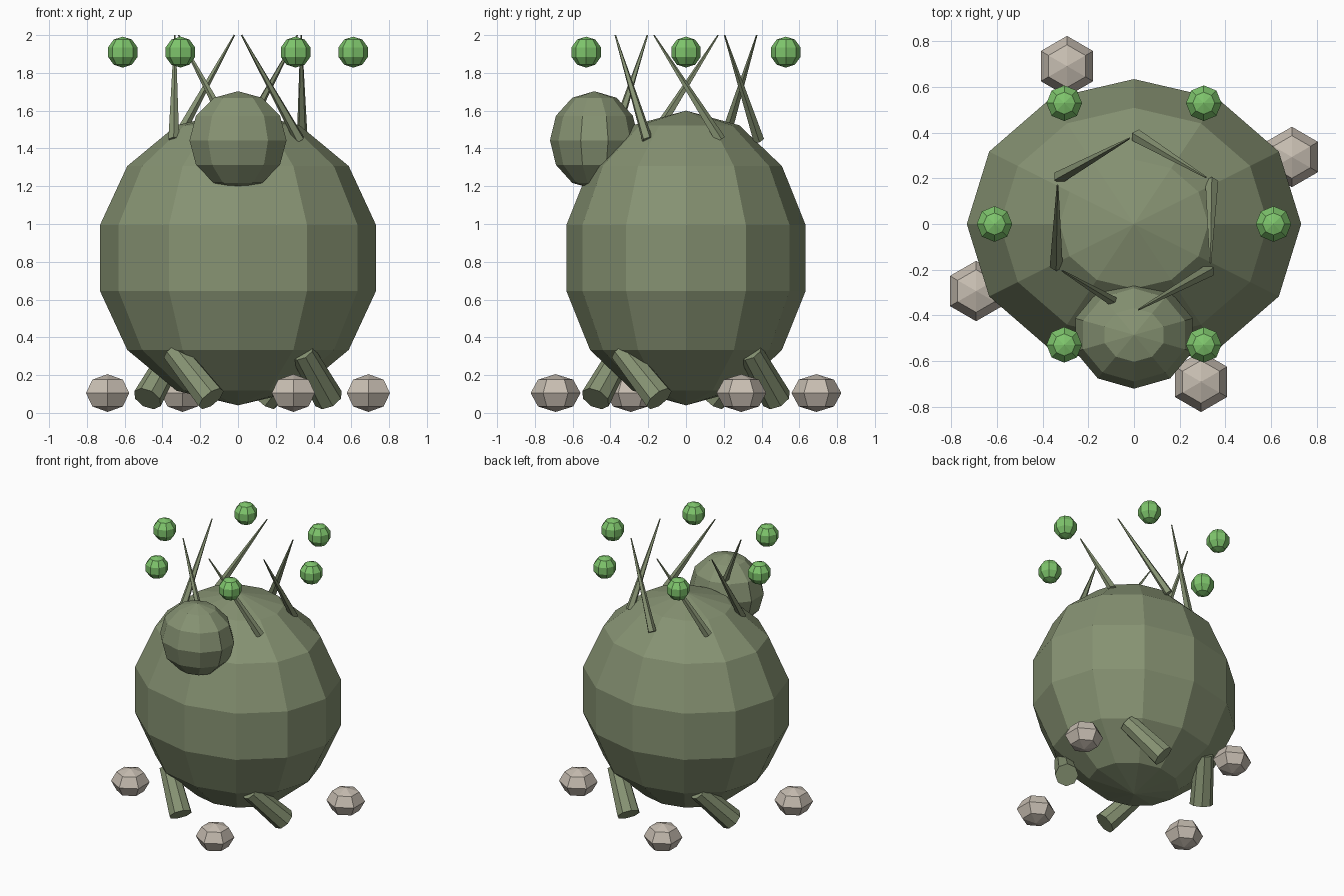
import bpy
import bmesh
from math import cos, sin, radians
from mathutils import Vector, Matrix

cube = bpy.data.objects.get("Cube")
if cube:
    bpy.data.objects.remove(cube, do_unlink=True)


def material(name, rgb):
    mat = bpy.data.materials.new(name)
    mat.use_nodes = True
    color = (*rgb, 1.0)
    mat.diffuse_color = color
    mat.node_tree.nodes["Principled BSDF"].inputs["Base Color"].default_value = color
    return mat


skin = material("moss green", (0.24, 0.29, 0.17))
glow = material("bright green", (0.21, 0.56, 0.15))
rock = material("warm grey stone", (0.57, 0.51, 0.44))


def finish(name, bm, mat):
    mesh = bpy.data.meshes.new(name)
    bm.to_mesh(mesh)
    bm.free()
    mesh.materials.append(mat)
    obj = bpy.data.objects.new(name, mesh)
    bpy.context.collection.objects.link(obj)
    return obj


def ball(name, center, size, segments, rings, mat):
    """Flat-faced ellipsoid with the given radii."""
    bm = bmesh.new()
    bmesh.ops.create_uvsphere(bm, u_segments=segments, v_segments=rings, radius=1,
                              matrix=Matrix.LocRotScale(Vector(center), None, Vector(size)))
    return finish(name, bm, mat)


def taper(name, start, end, r_start, r_end, sides, mat):
    """Tapered rod running from start to end."""
    start, end = Vector(start), Vector(end)
    axis = end - start
    turn = axis.to_track_quat('Z', 'Y').to_matrix().to_4x4()
    bm = bmesh.new()
    bmesh.ops.create_cone(bm, cap_ends=True, segments=sides, radius1=r_start, radius2=r_end,
                          depth=axis.length,
                          matrix=Matrix.Translation((start + end) / 2) @ turn)
    return finish(name, bm, mat)


def polar(radius, degrees, z):
    a = radians(degrees)
    return (radius * cos(a), radius * sin(a), z)


# Body and head
ball("body", (0, 0, 0.82), (0.75, 0.65, 0.78), 12, 7, skin)
ball("head", (0, -0.485, 1.443), (0.27, 0.235, 0.26), 10, 6, skin)

# Four splayed legs leaning round the body, with a stone near each
for i in range(4):
    quarter = 90 * i
    taper(f"leg_{i + 1}", polar(0.5, 253.5 + quarter, 0.075),
          polar(0.48, 225 + quarter, 0.325), 0.08, 0.065, 8, skin)
    ball(f"stone_{i + 1}", polar(0.75, 23 + quarter, 0.105),
         (0.132, 0.132, 0.1), 6, 4, rock)

# Ring of slanted spines with a floating orb for each
for i in range(6):
    sixth = 60 * i
    taper(f"spine_{i + 1}", polar(0.385, 28 + sixth, 1.445),
          polar(0.375, sixth - 27, 2.0), 0.03, 0.004, 5, skin)
    ball(f"orb_{i + 1}", polar(0.61, sixth, 1.91), (0.082, 0.082, 0.082), 8, 5, glow)
